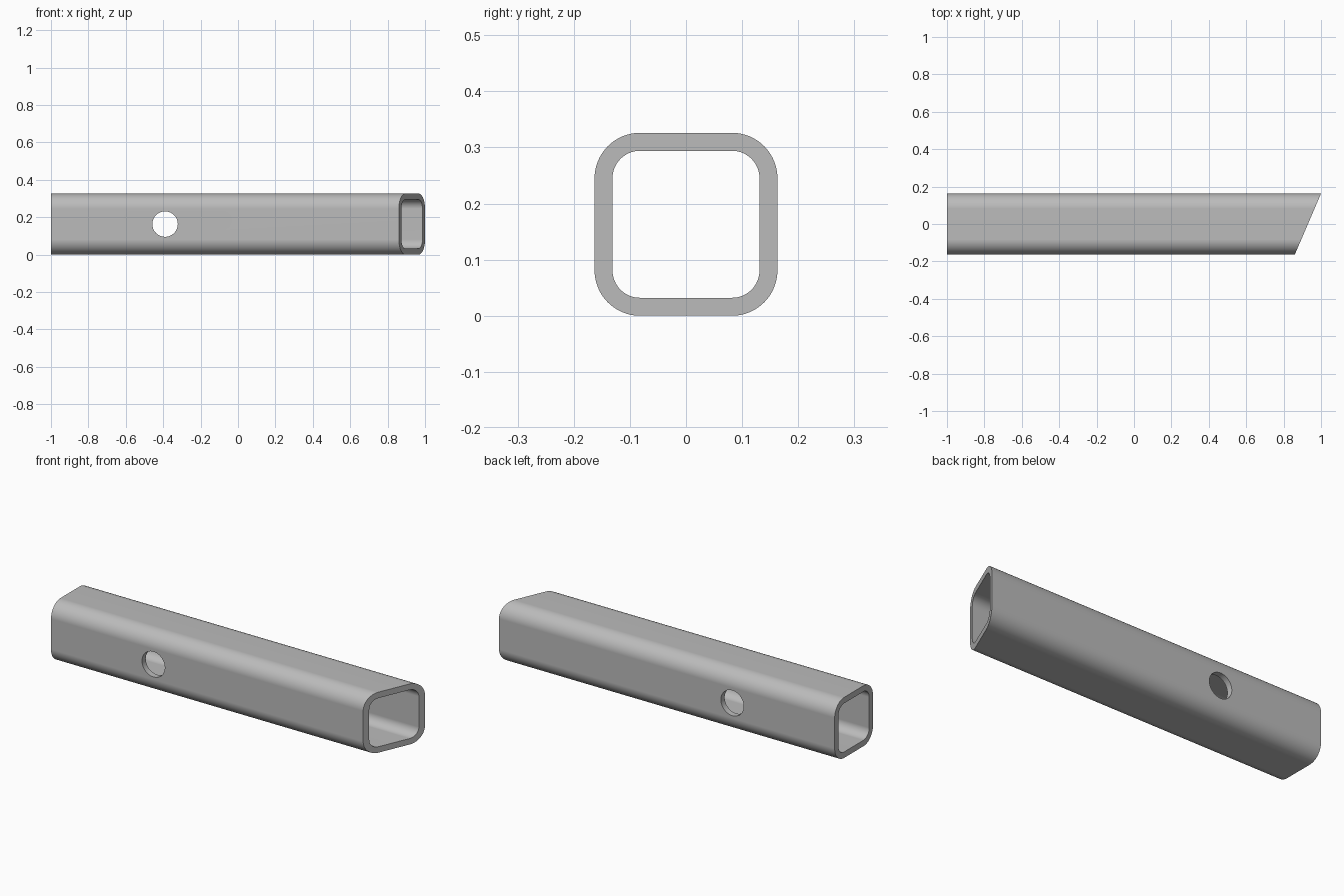
import bpy
import bmesh
from math import cos, sin, pi, radians

cube = bpy.data.objects.get("Cube")
if cube:
    bpy.data.objects.remove(cube, do_unlink=True)

HALF = 0.163          # half the outer width
WALL = 0.032
RADIUS = 0.081        # outer corner radius
MITRE = 0.14          # length lost across the slanted end
HOLE_X, HOLE_R = -0.39, 0.068
SEGMENTS = 16

steel = bpy.data.materials.new("steel grey")
steel.use_nodes = True
grey = (0.5, 0.5, 0.5, 1)
steel.diffuse_color = grey
steel.node_tree.nodes["Principled BSDF"].inputs["Base Color"].default_value = grey


def rounded_square(half, radius):
    """Outline in y and z, anticlockwise, centred on the tube axis."""
    points = []
    for corner in range(4):
        start = corner * pi / 2
        sy = 1 if corner in (0, 3) else -1
        sz = 1 if corner < 2 else -1
        for i in range(SEGMENTS + 1):
            a = start + i * pi / 2 / SEGMENTS
            points.append((sy * (half - radius) + radius * cos(a),
                           sz * (half - radius) + radius * sin(a)))
    return points


def mitre_x(y):
    return 1 - MITRE * (HALF - y) / (2 * HALF)


# Hollow tube: square at one end, slanted at the other
bm = bmesh.new()
rings = []
for inset in (0, WALL):
    outline = rounded_square(HALF - inset, RADIUS - inset)
    rings.append([bm.verts.new((-1, y, z + HALF)) for y, z in outline])
    rings.append([bm.verts.new((mitre_x(y), y, z + HALF)) for y, z in outline])
outer_a, outer_b, inner_a, inner_b = rings
for first, second in ((outer_a, outer_b), (outer_b, inner_b),
                      (inner_b, inner_a), (inner_a, outer_a)):
    for i in range(len(first)):
        j = (i + 1) % len(first)
        bm.faces.new((first[i], first[j], second[j], second[i]))
bmesh.ops.recalc_face_normals(bm, faces=bm.faces)
mesh = bpy.data.meshes.new("square_tube")
bm.to_mesh(mesh)
bm.free()
tube = bpy.data.objects.new("square_tube", mesh)
bpy.context.collection.objects.link(tube)
mesh.materials.append(steel)

# Round hole through the front and back walls
bpy.ops.mesh.primitive_cylinder_add(vertices=64, radius=HOLE_R, depth=1,
                                    location=(HOLE_X, 0, HALF),
                                    rotation=(pi / 2, 0, 0))
cutter = bpy.context.object
cutter.name = "hole_cutter"
cutter.hide_render = True
cutter.data.materials.append(steel)
cut = tube.modifiers.new("pin hole", 'BOOLEAN')
cut.operation = 'DIFFERENCE'
cut.solver = 'EXACT'
cut.object = cutter

bpy.ops.object.select_all(action='DESELECT')
tube.select_set(True)
bpy.context.view_layer.objects.active = tube
bpy.ops.object.modifier_apply(modifier=cut.name)
bpy.data.objects.remove(cutter, do_unlink=True)

# Smooth rounded corners with crisp rims
bpy.ops.object.shade_smooth_by_angle(angle=radians(30))
weighted = tube.modifiers.new("flat walls", 'WEIGHTED_NORMAL')
weighted.keep_sharp = True
